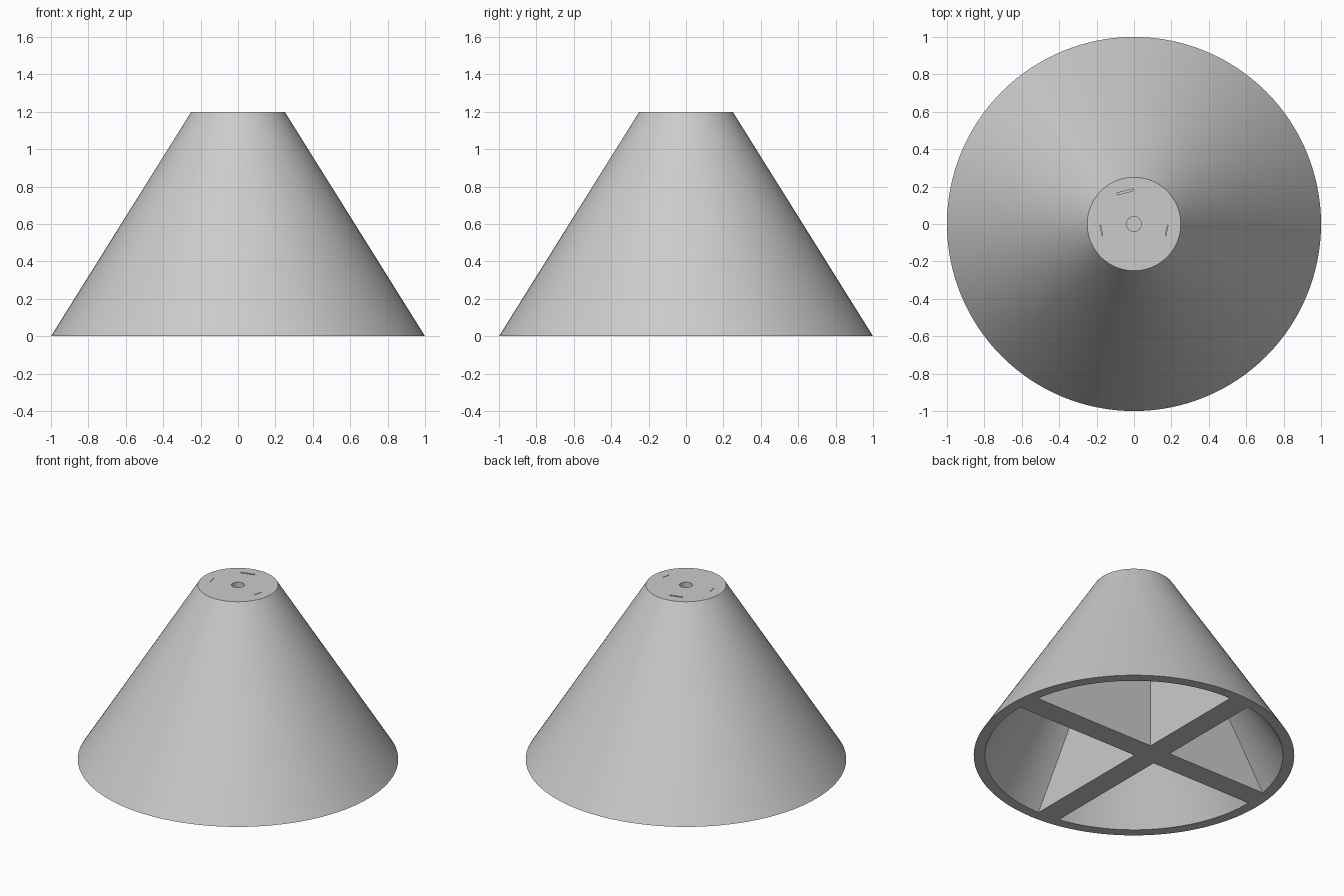
import bpy
from math import cos, sin, radians

cube = bpy.data.objects.get("Cube")
if cube:
    bpy.data.objects.remove(cube, do_unlink=True)

HEIGHT = 1.2
BASE_R, TOP_R = 1.0, 0.25
WALL = 0.07
ROOF = 0.1
RIB = 0.155
RIB_X, RIB_Y = -0.08, 0.08

grey = bpy.data.materials.new("light grey")
grey.use_nodes = True
grey.diffuse_color = (0.6, 0.6, 0.6, 1)
grey.node_tree.nodes["Principled BSDF"].inputs["Base Color"].default_value = (0.6, 0.6, 0.6, 1)


def frustum(name, r1, r2, z1, z2, sides=128):
    bpy.ops.mesh.primitive_cone_add(vertices=sides, radius1=r1, radius2=r2,
                                    depth=z2 - z1, location=(0, 0, (z1 + z2) / 2))
    ob = bpy.context.object
    ob.name = name
    return ob


def box(name, size, loc, turn=0):
    bpy.ops.mesh.primitive_cube_add(size=1, location=loc, rotation=(0, 0, turn))
    ob = bpy.context.object
    ob.name = name
    ob.scale = size
    return ob


def subtract(target, cutter):
    """Cut one object out of another and remove the cutter."""
    cutter.hide_render = True
    mod = target.modifiers.new("cut", 'BOOLEAN')
    mod.operation = 'DIFFERENCE'
    mod.solver = 'EXACT'
    mod.object = cutter
    bpy.context.view_layer.objects.active = target
    bpy.ops.object.modifier_apply(modifier=mod.name)
    bpy.data.objects.remove(cutter, do_unlink=True)


# Tapered outer body
body = frustum("cone_body", BASE_R, TOP_R, 0, HEIGHT)

# Inner hollow, parallel to the wall, split by two crossed ribs set off centre
slope = (BASE_R - TOP_R) / HEIGHT
ceiling = HEIGHT - ROOF
low = -0.05
hollow = frustum("hollow_cutter", BASE_R - WALL - slope * low,
                 BASE_R - WALL - slope * ceiling, low, ceiling)
subtract(hollow, box("rib_space", (3, RIB, 4), (0, RIB_Y, 0)))
subtract(hollow, box("rib_space", (RIB, 3, 4), (RIB_X, 0, 0)))
subtract(body, hollow)

# Blind centre hole in the top
subtract(body, frustum("hole_cutter", 0.04, 0.04, HEIGHT - 0.08, HEIGHT + 0.1, 32))

# Fine slits in the top: angle, length, width
for angle, length, width in ((105, 0.09, 0.01), (191, 0.06, 0.003), (-11, 0.06, 0.003)):
    a = radians(angle)
    subtract(body, box("slit_cutter", (width, length, 0.04),
                       (0.178 * cos(a), 0.178 * sin(a), HEIGHT), a))

# Smooth sides with crisp edges
body.data.materials.clear()
body.data.materials.append(grey)
for face in body.data.polygons:
    face.material_index = 0
bpy.ops.object.select_all(action='DESELECT')
body.select_set(True)
bpy.context.view_layer.objects.active = body
bpy.ops.object.shade_smooth_by_angle(angle=radians(30))
